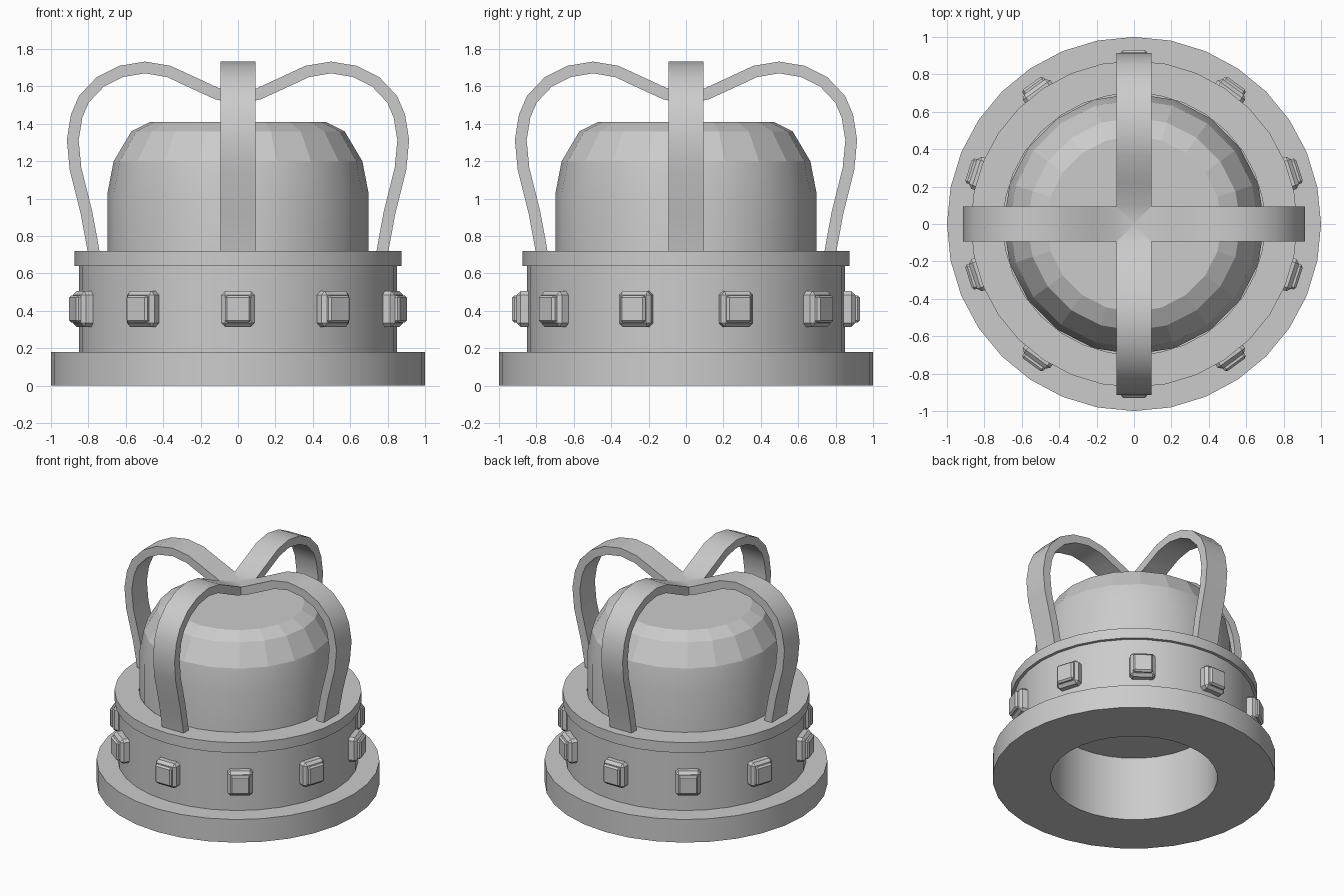
import bpy, bmesh
from math import sin, cos, pi
from mathutils import Vector, Matrix

if "Cube" in bpy.data.objects:
    bpy.data.objects.remove(bpy.data.objects["Cube"])


def finish(name, bm, smooth_angle=None):
    bmesh.ops.recalc_face_normals(bm, faces=bm.faces)
    mesh = bpy.data.meshes.new(name)
    bm.to_mesh(mesh)
    bm.free()
    ob = bpy.data.objects.new(name, mesh)
    bpy.context.collection.objects.link(ob)
    if smooth_angle:
        bpy.ops.object.select_all(action='DESELECT')
        ob.select_set(True)
        bpy.context.view_layer.objects.active = ob
        bpy.ops.object.shade_smooth_by_angle(angle=smooth_angle)
    return ob


def lathe(profile, sides, ring):
    """Revolve (r, z) points; ring closes the profile, otherwise the ends are capped."""
    bm = bmesh.new()
    loops = [[bm.verts.new((r * cos(2 * pi * i / sides), r * sin(2 * pi * i / sides), z))
              for i in range(sides)] for r, z in profile]
    for k in range(len(loops) if ring else len(loops) - 1):
        a, b = loops[k], loops[(k + 1) % len(loops)]
        for i in range(sides):
            j = (i + 1) % sides
            bm.faces.new((a[i], a[j], b[j], b[i]))
    if not ring:
        bm.faces.new(loops[0])
        bm.faces.new(loops[-1])
    return bm


# Brim and head band
finish("brim", lathe([(.59, 0), (1, 0), (1, .18), (.59, .18)], 32, True), pi / 6)
finish("head_band", lathe([(.59, .18), (.85, .18), (.85, .64), (.873, .64), (.873, .72),
                           (.70, .72), (.70, .50), (.59, .50)], 32, True), pi / 6)

# Padded cap: smooth sides, faceted shoulder
cap = finish("cap", lathe([(.698, .50), (.698, 1.03), (.665, 1.20), (.57, 1.36), (.47, 1.41)],
                          20, False))
for p in cap.data.polygons:
    p.use_smooth = .55 < p.center.z < 1.2

# Crossing arches: outer edge of one half, mirrored to the other
half = [(.80, .69), (.808, .74), (.84, .914), (.90, 1.155), (.915, 1.315), (.893, 1.45),
        (.85, 1.55), (.755, 1.65), (.636, 1.71), (.497, 1.733), (.36, 1.71),
        (.22, 1.645), (.10, 1.59)]
outer = [Vector(p) for p in half] + [Vector((0, 1.57))] + [Vector((-x, z)) for x, z in half[::-1]]


def arch(name, angle, width=.186, thick=.063):
    bm = bmesh.new()
    rows = []
    for i, p in enumerate(outer):
        t = (outer[min(i + 1, len(outer) - 1)] - outer[max(i - 1, 0)]).normalized()
        q = p + Vector((-t.y, t.x)) * thick
        h = width / 2
        rows.append([bm.verts.new(c) for c in ((p.x, -h, p.y), (p.x, h, p.y),
                                               (q.x, h, q.y), (q.x, -h, q.y))])
    for a, b in zip(rows, rows[1:]):
        for k in range(4):
            m = (k + 1) % 4
            bm.faces.new((a[k], a[m], b[m], b[k]))
    bm.faces.new(rows[0])
    bm.faces.new(rows[-1])
    bmesh.ops.rotate(bm, verts=bm.verts, matrix=Matrix.Rotation(angle, 3, 'Z'))
    finish(name, bm, pi / 5)


arch("arch_side_to_side", 0)
arch("arch_front_to_back", pi / 2)


# Ten jewels around the band: a bevelled setting with a smaller stone on it
def block(name, angle, r0, r1, w, h, bevel):
    bm = bmesh.new()
    bmesh.ops.create_cube(bm, size=1)
    bmesh.ops.scale(bm, vec=(w, r1 - r0, h), verts=bm.verts)
    bmesh.ops.translate(bm, vec=(0, -(r0 + r1) / 2, .41), verts=bm.verts)
    edges = [e for e in bm.edges if (e.verts[0].co.y + e.verts[1].co.y) / 2 < -r0 - 1e-4]
    bmesh.ops.bevel(bm, geom=edges, offset=bevel, segments=1, affect='EDGES')
    bmesh.ops.rotate(bm, verts=bm.verts, matrix=Matrix.Rotation(angle, 3, 'Z'))
    finish(name, bm)


for n in range(10):
    a = n * pi / 5
    block(f"jewel_setting_{n}", a, .82, .905, .18, .19, .02)
    block(f"jewel_stone_{n}", a, .86, .93, .14, .145, .012)
